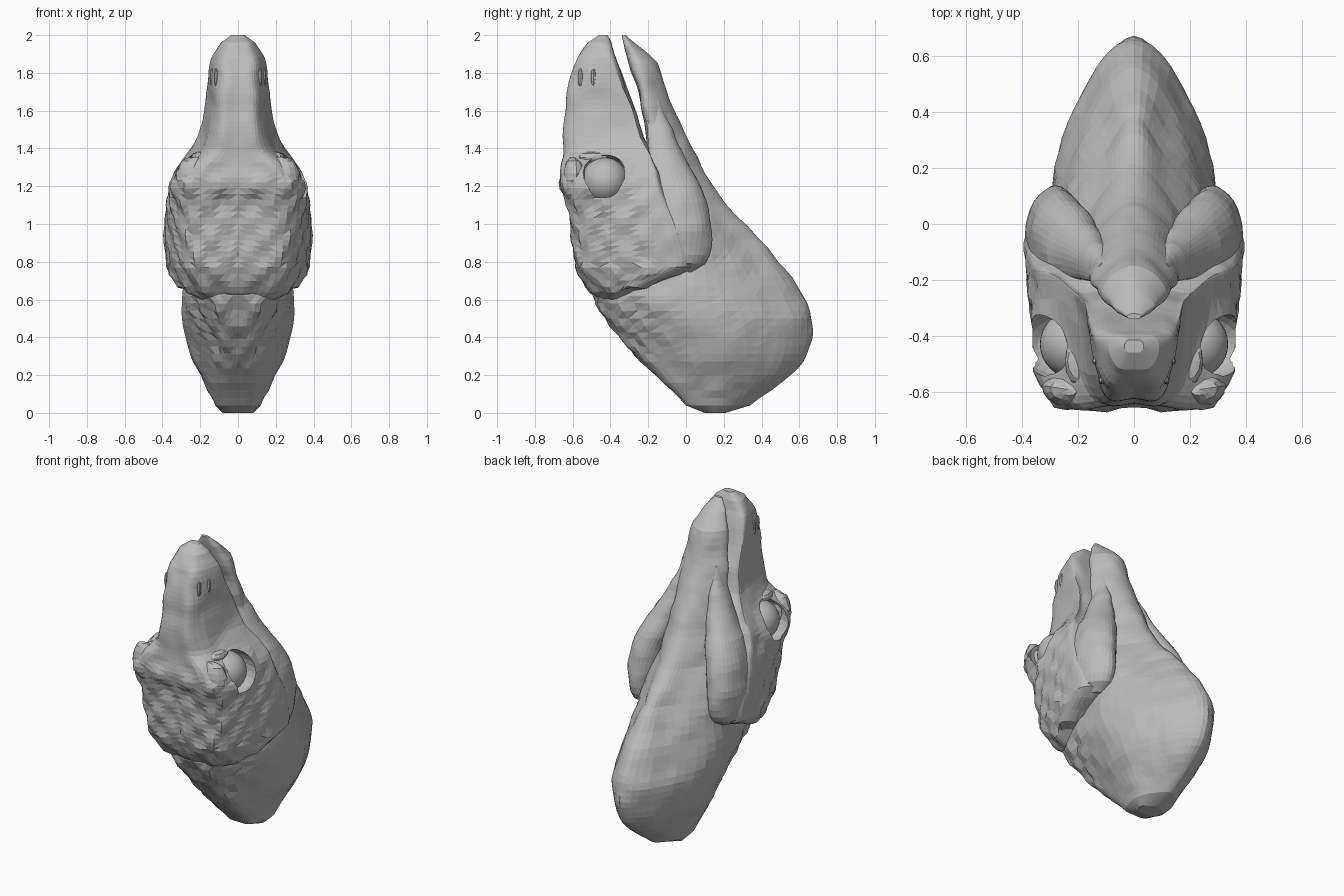
import bpy, bmesh, math
from mathutils import Vector, Matrix, noise

skin = bpy.data.materials.new("grey clay")
skin.diffuse_color = (0.5, 0.5, 0.5, 1)


def add(name, bm):
    bmesh.ops.recalc_face_normals(bm, faces=bm.faces)
    me = bpy.data.meshes.new(name)
    bm.to_mesh(me)
    bm.free()
    me.materials.append(skin)
    ob = bpy.data.objects.new(name, me)
    bpy.context.scene.collection.objects.link(ob)
    return ob


def spline(a, b, c, d, t):
    return 0.5 * (2 * b + (c - a) * t + (2 * a - 5 * b + 4 * c - d) * t * t
                  + (3 * b - a - 3 * c + d) * t ** 3)


def section(z, yf, yb, w, t, wf, wb, back, xc, n):
    """Closed smooth outline: flat front, widest at t, narrower back."""
    d = yb - yf
    half = [(wf * w, yf + 0.06 * d), (w, yf + t * d), (wb * w, yb - back * d)]
    pts = [(0, yf)] + half + [(0, yb)] + [(-x, y) for x, y in reversed(half)]
    pts = [Vector((x + xc, y, z)) for x, y in pts]
    k = len(pts)
    return [spline(pts[i - 1], pts[i], pts[(i + 1) % k], pts[(i + 2) % k], j / n)
            for i in range(k) for j in range(n)]


def loft(name, rows, back=0.15, step=0.04, bump=None, n=6):
    """rows: z, front y, back y, half width, widest t, front ratio, back ratio, centre x"""
    rings = []
    for i in range(len(rows) - 1):
        q = [rows[max(i - 1, 0)], rows[i], rows[i + 1], rows[min(i + 2, len(rows) - 1)]]
        m = max(1, round((rows[i + 1][0] - rows[i][0]) / step))
        for j in range(m):
            u = j / m
            r = [spline(a, b, c, d, u) for a, b, c, d in zip(*q)]
            r[0] = rows[i][0] + (rows[i + 1][0] - rows[i][0]) * u
            rings.append(section(*r[:7], back, r[7], n))
    r = rows[-1]
    rings.append(section(*r[:7], back, r[7], n))
    bm = bmesh.new()
    vs = [[bm.verts.new(p) for p in ring] for ring in rings]
    n = len(vs[0])
    for a, b in zip(vs, vs[1:]):
        for i in range(n):
            bm.faces.new((a[i], a[(i + 1) % n], b[(i + 1) % n], b[i]))
    bm.faces.new(vs[0])
    bm.faces.new(vs[-1])
    bmesh.ops.recalc_face_normals(bm, faces=bm.faces)
    bm.normal_update()
    if bump:
        moves = [(v, v.normal * bump(v.co)) for v in bm.verts]
        for v, m in moves:
            v.co += m
    bmesh.ops.triangulate(bm, faces=bm.faces)
    return add(name, bm)


def ball(name, loc, scale, seg=20, rough=0):
    bm = bmesh.new()
    bmesh.ops.create_uvsphere(bm, u_segments=seg, v_segments=seg // 2 + 2, radius=1)
    for v in bm.verts:
        v.co *= 1 + rough * noise.noise(Vector((v.co.x * loc[0] * 8, v.co.y * 2, v.co.z * 2)))
    bmesh.ops.transform(bm, matrix=Matrix.Translation(loc) @ Matrix.Diagonal((*scale, 1)), verts=bm.verts)
    return add(name, bm)


def scales(p):
    """Staggered scale bumps on the crown and nape, soft lumps elsewhere."""
    lumps = 0.010 * noise.noise(Vector((abs(p.x), p.y, p.z)) * 9)
    if 0.15 < p.z < 1.35:
        fade = min(1, max(0, (-0.05 - p.y) * 5)) * min(1, (1.35 - p.z) * 8, (p.z - 0.15) * 8)
        around = abs(p.x) + 0.8 * (p.y + 0.6 * min(p.z, 0.7))
        return lumps + 0.010 * fade * math.cos(around * 36) * math.cos(p.z * 34)
    return lumps if 0.1 < p.z < 1.95 else 0


# Lower jaw running down into the keeled throat and neck
loft("throat_and_lower_jaw", [
    (0.00, 0.10, 0.21, 0.08, 0.5, 0.6, 0.6, 0),
    (0.04, 0.0, 0.34, 0.12, 0.5, 0.7, 0.6, 0),
    (0.20, -0.16, 0.56, 0.20, 0.45, 0.55, 0.62, 0),
    (0.35, -0.31, 0.655, 0.265, 0.47, 0.45, 0.62, 0),
    (0.50, -0.425, 0.67, 0.295, 0.47, 0.52, 0.62, 0),
    (0.62, -0.49, 0.62, 0.29, 0.48, 0.62, 0.6, 0),
    (0.72, -0.48, 0.56, 0.275, 0.5, 0.6, 0.58, 0),
    (0.80, -0.42, 0.49, 0.265, 0.5, 0.6, 0.52, 0),
    (0.92, -0.32, 0.39, 0.25, 0.48, 0.65, 0.42, 0),
    (1.10, -0.22, 0.215, 0.21, 0.4, 0.8, 0.45, 0),
    (1.35, -0.21, 0.06, 0.185, 0.3, 0.85, 0.5, 0),
    (1.50, -0.215, -0.015, 0.165, 0.3, 0.85, 0.52, 0),
    (1.70, -0.255, -0.10, 0.14, 0.35, 0.85, 0.55, 0),
    (1.85, -0.30, -0.15, 0.115, 0.4, 0.8, 0.6, 0),
    (1.94, -0.325, -0.24, 0.075, 0.4, 0.7, 0.6, 0),
    (2.00, -0.34, -0.32, 0.025, 0.5, 0.7, 0.7, 0)], back=0.18, bump=scales)

# Skull with cheeks and upper jaw: flares to the lip edge above the eyes
head = loft("skull_and_upper_jaw", [
    (0.57, -0.43, -0.33, 0.13, 0.5, 0.7, 0.7, 0),
    (0.64, -0.505, -0.26, 0.275, 0.6, 0.65, 0.85, 0),
    (0.70, -0.545, -0.12, 0.33, 0.6, 0.66, 0.9, 0),
    (0.77, -0.58, 0.05, 0.37, 0.62, 0.68, 0.92, 0),
    (1.00, -0.605, 0.0, 0.38, 0.66, 0.74, 0.92, 0),
    (1.13, -0.625, -0.06, 0.37, 0.72, 0.82, 0.9, 0),
    (1.22, -0.66, -0.10, 0.355, 0.76, 0.88, 0.88, 0),
    (1.30, -0.65, -0.13, 0.32, 0.82, 0.84, 0.85, 0),
    (1.38, -0.64, -0.17, 0.265, 0.86, 0.6, 0.85, 0),
    (1.46, -0.645, -0.225, 0.21, 0.87, 0.6, 0.85, 0),
    (1.60, -0.635, -0.265, 0.174, 0.86, 0.64, 0.85, 0),
    (1.75, -0.615, -0.32, 0.16, 0.8, 0.64, 0.85, 0),
    (1.88, -0.575, -0.37, 0.135, 0.7, 0.65, 0.85, 0),
    (1.96, -0.52, -0.395, 0.09, 0.55, 0.65, 0.8, 0),
    (2.00, -0.46, -0.415, 0.035, 0.5, 0.7, 0.7, 0)], back=0.05, step=0.03, bump=scales, n=7)

# Eye sockets cut into the skull, open towards the snout
cutters = []
for s in (-1, 1):
    c = ball("socket_cutter", (s * 0.275, -0.43, 1.24), (0.14, 0.125, 0.13))
    c.hide_render = True
    cutters.append(c)
    mod = head.modifiers.new("socket", 'BOOLEAN')
    mod.operation = 'DIFFERENCE'
    mod.object = c
    mod.solver = 'EXACT'
dg = bpy.context.evaluated_depsgraph_get()
cut = bpy.data.meshes.new_from_object(head.evaluated_get(dg))
head.modifiers.clear()
head.data = cut
for c in cutters:
    bpy.data.objects.remove(c)

for s, side in ((-1, "left"), (1, "right")):
    # Eyeball, smooth
    eye = ball("eye_" + side, (s * 0.215, -0.43, 1.23), (0.122, 0.122, 0.122), 32)
    eye.data.shade_smooth()

    # Lumpy brow ridge, in front of and above the eye
    ball("brow_" + side, (s * 0.235, -0.592, 1.25), (0.095, 0.06, 0.105), 14, 0.15)
    ball("upper_lid_" + side, (s * 0.20, -0.49, 1.352), (0.05, 0.085, 0.03), 12, 0.15)

    # Jaw muscle bulge behind the cheek
    loft("jaw_muscle_" + side, [
        (0.75, -0.13, 0.03, 0.05, 0.5, 0.7, 0.7, s * 0.27),
        (0.79, -0.22, 0.10, 0.095, 0.5, 0.7, 0.7, s * 0.275),
        (0.88, -0.24, 0.13, 0.10, 0.5, 0.7, 0.7, s * 0.28),
        (1.00, -0.22, 0.135, 0.105, 0.5, 0.75, 0.7, s * 0.28),
        (1.15, -0.21, 0.095, 0.11, 0.5, 0.75, 0.7, s * 0.25),
        (1.30, -0.20, 0.02, 0.09, 0.5, 0.75, 0.7, s * 0.195),
        (1.50, -0.205, -0.07, 0.05, 0.5, 0.75, 0.7, s * 0.13),
        (1.65, -0.23, -0.14, 0.02, 0.5, 0.75, 0.7, s * 0.11)], bump=scales, n=4)

    # Nostril folds
    for k in (0, 1):
        ball("nostril_fold_" + side, (s * (0.116 + 0.022 * k), -0.56 + 0.07 * k, 1.775),
             (0.012, 0.014, 0.05), 8)
